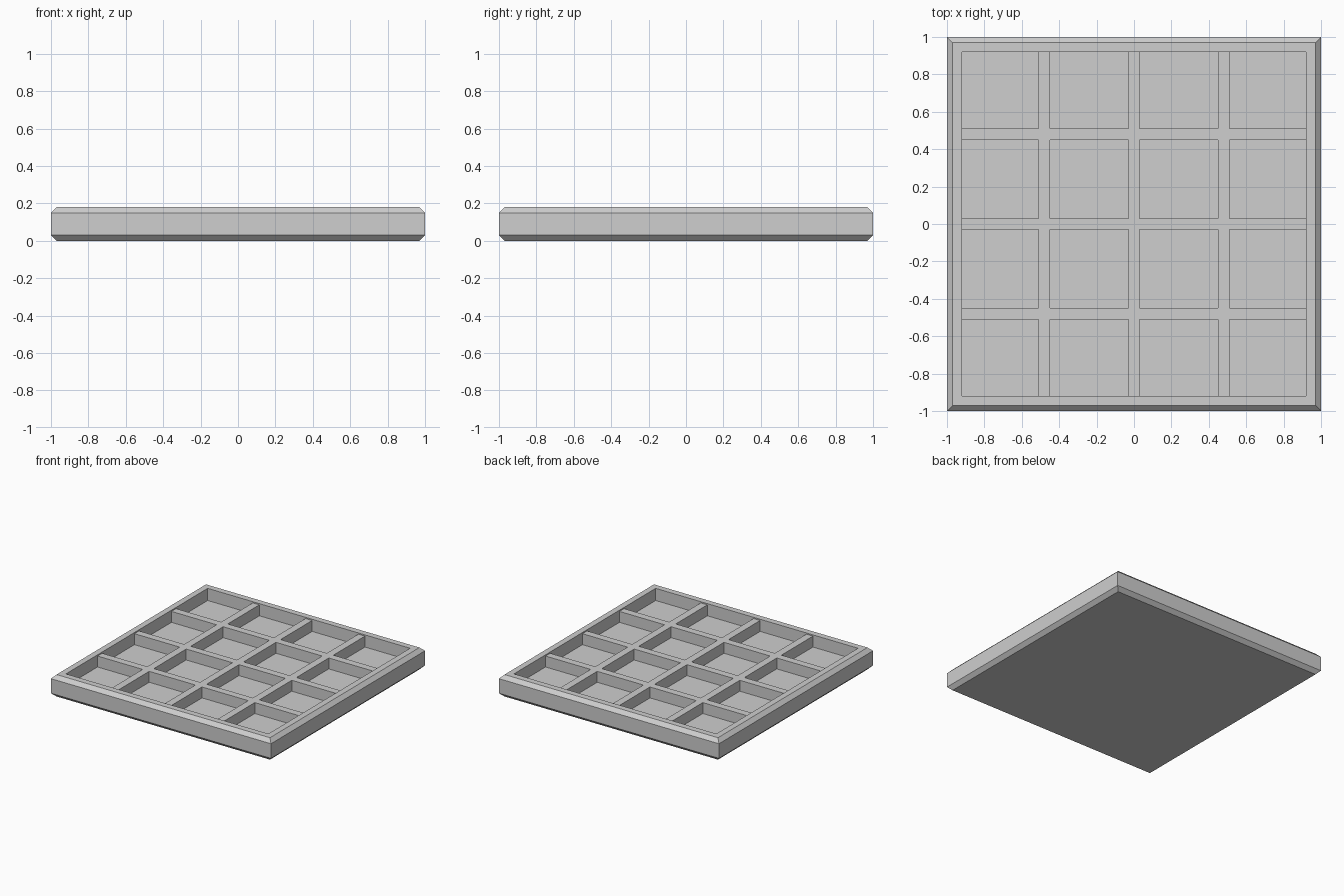
import bpy
import bmesh

if "Cube" in bpy.data.objects:
    bpy.data.objects.remove(bpy.data.objects["Cube"], do_unlink=True)

INNER = 0.92        # half width of the recess
FLOOR_Z = 0.08
RIB_TOP = 0.17
RIB_HALF = 0.03
RIB_CENTRES = (-0.48, 0.0, 0.48)

grey = bpy.data.materials.new("light_grey")
grey.use_nodes = True
colour = (0.62, 0.62, 0.62, 1.0)
grey.diffuse_color = colour
grey.node_tree.nodes["Principled BSDF"].inputs["Base Color"].default_value = colour


def finish(name, bm):
    """Turn a bmesh into a flat shaded grey object."""
    bmesh.ops.recalc_face_normals(bm, faces=bm.faces)
    mesh = bpy.data.meshes.new(name)
    bm.to_mesh(mesh)
    bm.free()
    mesh.materials.append(grey)
    obj = bpy.data.objects.new(name, mesh)
    bpy.context.collection.objects.link(obj)
    return obj


def square_loft(name, profile):
    """Skin stacked squares given as (half width, height), closed at both ends."""
    bm = bmesh.new()
    rings = [[bm.verts.new((sx * r, sy * r, z))
              for sx, sy in ((-1, -1), (1, -1), (1, 1), (-1, 1))]
             for r, z in profile]
    for a, b in zip(rings, rings[1:]):
        for i in range(4):
            j = (i + 1) % 4
            bm.faces.new((a[i], a[j], b[j], b[i]))
    bm.faces.new(rings[0])
    bm.faces.new(rings[-1])
    return finish(name, bm)


# Tray with chamfered outer edges and a recessed floor
square_loft("tray", [(0.97, 0), (1, 0.03), (1, 0.15), (0.97, 0.18),
                     (INNER, 0.18), (INNER, FLOOR_Z)])

# Divider lattice, one connected piece slightly lower than the rim
cuts = [-INNER]
for c in RIB_CENTRES:
    cuts += [c - RIB_HALF, c + RIB_HALF]
cuts.append(INNER)

bm = bmesh.new()
grid = [[bm.verts.new((x, y, RIB_TOP)) for y in cuts] for x in cuts]
for i in range(len(cuts) - 1):
    for j in range(len(cuts) - 1):
        if i % 2 or j % 2:
            bm.faces.new((grid[i][j], grid[i + 1][j],
                          grid[i + 1][j + 1], grid[i][j + 1]))

# Drop the pocket walls, leaving the ends against the rim open
walls = [e for e in bm.edges if e.is_boundary
         and not any(all(abs(abs(v.co[k]) - INNER) < 1e-4 for v in e.verts)
                     for k in (0, 1))]
result = bmesh.ops.extrude_edge_only(bm, edges=walls)
for v in result["geom"]:
    if isinstance(v, bmesh.types.BMVert):
        v.co.z = FLOOR_Z
bmesh.ops.delete(bm, geom=[v for v in bm.verts if not v.link_faces], context='VERTS')
lattice = finish("divider_lattice", bm)

# Keep the open lattice facing outwards
if max(lattice.data.polygons, key=lambda p: p.center.z).normal.z < 0:
    lattice.data.flip_normals()
